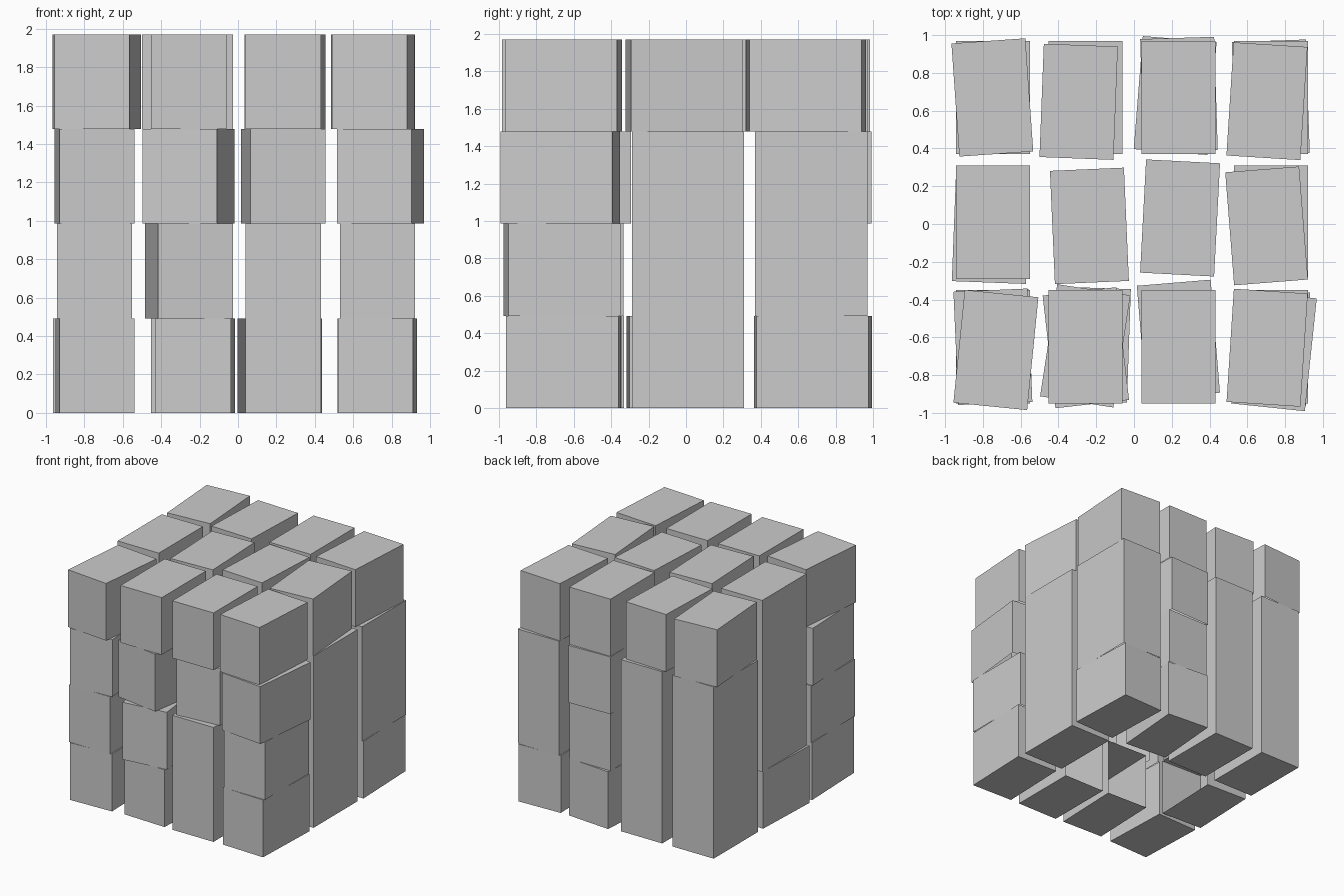
import bpy, bmesh, math
from mathutils import Matrix, Vector

if "Cube" in bpy.data.objects:
    bpy.data.objects.remove(bpy.data.objects["Cube"])

SX, SY, SZ = 0.392, 0.6, 0.4925
COLS = [-0.747, -0.257, 0.236, 0.726]
ROWS = [-0.65, 0.01, 0.67]

# Knocked blocks, (column, row, layer): (x, y, turn in degrees)
KNOCKED = {
    (0, 0, 0): (-0.745, -0.65, 2),
    (0, 0, 2): (-0.747, -0.65, 2.5),
    (0, 0, 3): (-0.731, -0.667, -5.7),
    (1, 0, 0): (-0.223, -0.638, -2),
    (1, 0, 1): (-0.255, -0.655, 6.5),
    (1, 0, 2): (-0.258, -0.645, -8.7),
    (2, 0, 2): (0.235, -0.61, 4.7),
    (3, 0, 0): (0.726, -0.655, -2),
    (3, 0, 2): (0.741, -0.692 + 0.02, -6),
    (3, 0, 3): (0.705, -0.655, -3.7),
    (0, 1, 0): (-0.757, -0.01, -2.2),
    (1, 1, 3): (-0.236, -0.01, 2.5),
    (2, 1, 3): (0.244, 0.032, -3),
    (3, 1, 3): (0.702, -0.01, 4.5),
    (0, 2, 3): (-0.75, 0.67, 4),
    (1, 2, 3): (-0.293, 0.647, -2.2),
    (2, 2, 0): (0.218, 0.68, -4.6),
    (2, 2, 2): (0.238, 0.685, 1.8),
    (3, 2, 0): (0.724, 0.67, 2),
    (3, 2, 3): (0.704, 0.65, -3.6),
}


def hollow(i, j, k):
    """Cells inside the stack that hold no block."""
    return i in (1, 2) and j == 1 and 0 <= k < 3


def add_block(i, j, k):
    x, y, turn = KNOCKED.get((i, j, k), (COLS[i], ROWS[j], 0))
    bm = bmesh.new()
    bmesh.ops.create_cube(bm, size=1, matrix=Matrix.Diagonal((SX, SY, SZ, 1)))
    bm.normal_update()
    # Leave open the faces toward the hollow core and the undersides resting on blocks
    unseen = []
    for f in bm.faces:
        a, b, c = (round(v) for v in f.normal)
        if hollow(i + a, j + b, k + c) or (c == -1 and k > 0):
            unseen.append(f)
    bmesh.ops.delete(bm, geom=unseen, context='FACES')
    name = f"block_layer{k + 1}_row{j + 1}_column{i + 1}"
    mesh = bpy.data.meshes.new(name)
    bm.to_mesh(mesh)
    bm.free()
    ob = bpy.data.objects.new(name, mesh)
    ob.location = Vector((x, y, (k + 0.5) * SZ))
    ob.rotation_euler.z = math.radians(turn)
    bpy.context.collection.objects.link(ob)


# Stack of loose blocks, four wide, three deep, four high
for k in range(4):
    for j in range(3):
        for i in range(4):
            if not hollow(i, j, k):
                add_block(i, j, k)
